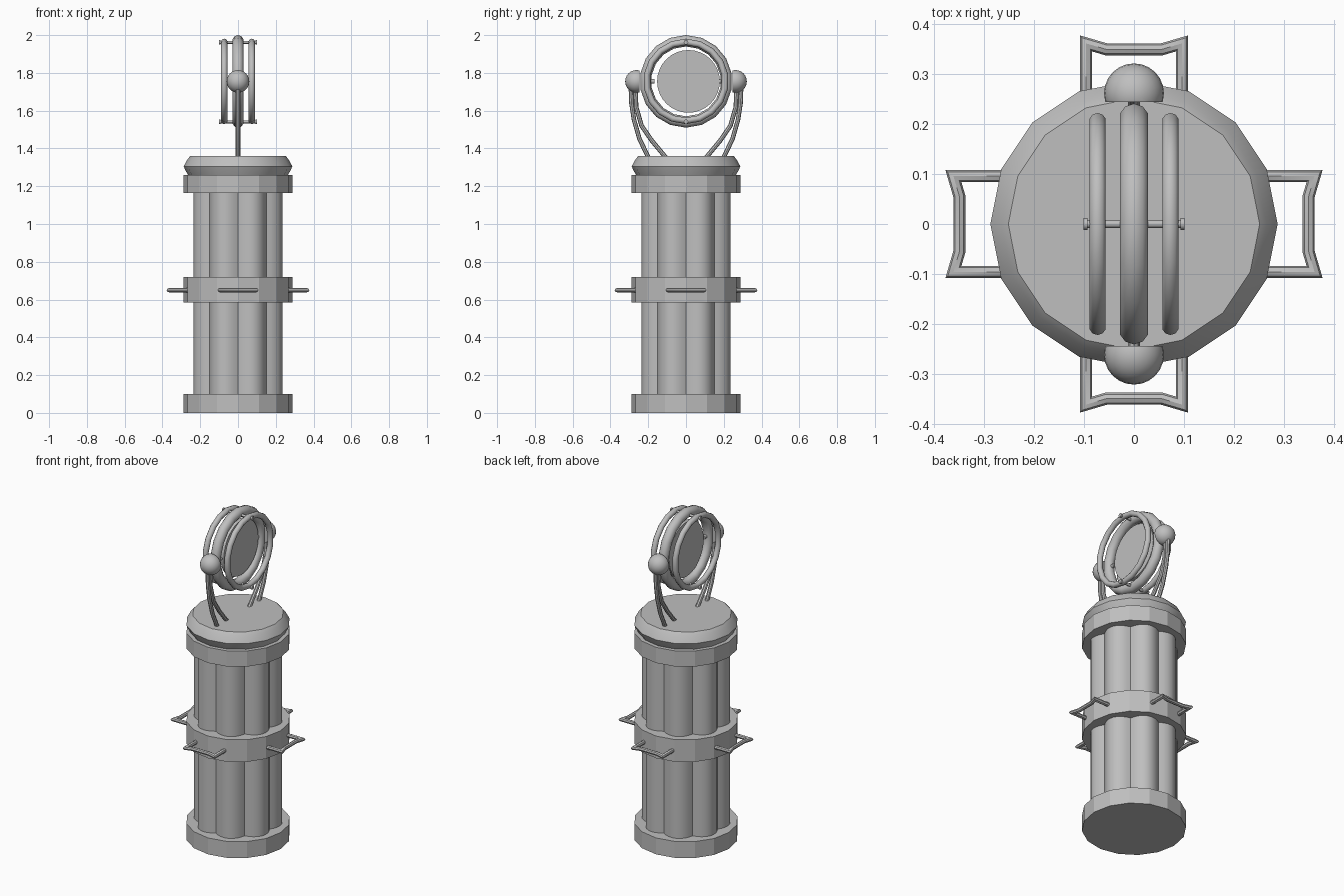
import bpy, bmesh, math
from mathutils import Matrix, Vector

old = bpy.data.objects.get("Cube")
if old:
    bpy.data.objects.remove(old, do_unlink=True)

# Single grey metal
metal = bpy.data.materials.new("grey_metal")
metal.use_nodes = True
GREY = (0.52, 0.52, 0.52, 1)
metal.diffuse_color = GREY
metal.node_tree.nodes["Principled BSDF"].inputs["Base Color"].default_value = GREY


def finish(name, bm, smooth_angle=40):
    bmesh.ops.recalc_face_normals(bm, faces=bm.faces[:])
    mesh = bpy.data.meshes.new(name)
    bm.to_mesh(mesh)
    bm.free()
    obj = bpy.data.objects.new(name, mesh)
    bpy.context.collection.objects.link(obj)
    mesh.materials.append(metal)
    if smooth_angle:
        bpy.ops.object.select_all(action="DESELECT")
        obj.select_set(True)
        bpy.context.view_layer.objects.active = obj
        bpy.ops.object.shade_smooth_by_angle(angle=math.radians(smooth_angle))
    return obj


def skin(bm, loops, closed=False, caps=True):
    """Bridge equal rings of points with quads."""
    rings = [[bm.verts.new(p) for p in loop] for loop in loops]
    n = len(rings[0])
    pairs = list(zip(rings, rings[1:]))
    if closed:
        pairs.append((rings[-1], rings[0]))
    for a, b in pairs:
        for i in range(n):
            j = (i + 1) % n
            bm.faces.new((a[i], a[j], b[j], b[i]))
    if caps and not closed:
        bm.faces.new(rings[0])
        bm.faces.new(rings[-1])


def lathe(name, profile, sides=16, smooth_angle=0):
    bm = bmesh.new()
    turn = [2 * math.pi * i / sides for i in range(sides)]
    skin(bm, [[(r * math.cos(t), r * math.sin(t), z) for t in turn] for r, z in profile])
    return finish(name, bm, smooth_angle)


def tube(name, path, radius, sides=8, smooth_angle=40):
    """Sweep a round section along a path with mitred corners."""
    pts = [Vector(p) for p in path]
    dirs = [(b - a).normalized() for a, b in zip(pts, pts[1:])]
    flat = dirs[0].cross(dirs[1]).normalized()
    bm = bmesh.new()
    loops = []
    for i, p in enumerate(pts):
        before, after = dirs[max(i - 1, 0)], dirs[min(i, len(dirs) - 1)]
        t = (before + after).normalized()
        side = t.cross(flat) / max(t.dot(after), 0.5)
        turn = [2 * math.pi * k / sides for k in range(sides)]
        loops.append([p + radius * (side * math.cos(a) + flat * math.sin(a)) for a in turn])
    skin(bm, loops)
    return finish(name, bm, smooth_angle)


def ring(name, x, z, major, minor, segments=18, sides=10):
    bm = bmesh.new()
    loops = []
    for i in range(segments):
        a = 2 * math.pi * i / segments
        loop = []
        for k in range(sides):
            b = 2 * math.pi * k / sides
            r = major + minor * math.cos(b)
            loop.append((x + minor * math.sin(b), r * math.sin(a), z + r * math.cos(a)))
        loops.append(loop)
    skin(bm, loops, closed=True)
    return finish(name, bm, 60)


def rod(name, centre, radius, length, axis, sides=12):
    bm = bmesh.new()
    spin = Matrix.Rotation(math.pi / 2, 4, "Y" if axis == "X" else "X")
    bmesh.ops.create_cone(bm, cap_ends=True, segments=sides, radius1=radius, radius2=radius,
                          depth=length, matrix=Matrix.Translation(centre) @ spin)
    return finish(name, bm)


# Fluted column with eight rounded lobes
STEPS = 64
bm = bmesh.new()
loops = []
for z in (0.05, 1.22):
    loop = []
    for i in range(STEPS):
        t = 2 * math.pi * i / STEPS
        r = 0.212 + 0.036 * abs(math.sin(4 * t))
        loop.append((r * math.cos(t), r * math.sin(t), z))
    loops.append(loop)
skin(bm, loops)
finish("fluted_column", bm, 45)

# Faceted bands
for name, low, high in (("base_band", 0, 0.1), ("middle_band", 0.585, 0.72),
                        ("top_band", 1.165, 1.26)):
    lathe(name, [(0.288, low), (0.288, high)])

# Lid
lathe("lid", [(0.262, 1.255), (0.276, 1.28), (0.288, 1.305), (0.266, 1.345), (0.252, 1.36)],
      smooth_angle=35)

# Four carrying handles
handle = [(0.25, 0.096), (0.362, 0.096), (0.35, 0.055),
          (0.35, -0.055), (0.362, -0.096), (0.25, -0.096)]
for k, side in enumerate(("left", "back", "right", "front")):
    turn = Matrix.Rotation(k * math.pi / 2, 3, "Z")
    tube(side + "_handle", [turn @ Vector((x, y, 0.65)) for x, y in handle], 0.012)

# Ring head
MID = 1.755
ring("main_ring", 0, MID, 0.215, 0.03)
for side, s in (("left", 1), ("right", -1)):
    ring(side + "_ring", s * 0.073, MID, 0.209, 0.017)
rod("mirror_disc", (0, 0.013, MID), 0.166, 0.024, "X", 32)

# Cross pins with end caps through the three rings
for name, z in (("upper", MID + 0.207), ("lower", MID - 0.214)):
    rod(name + "_pin", (0, 0, z), 0.008, 0.19, "X")
    for s in (-1, 1):
        rod(name + "_pin_cap", (s * 0.097, 0, z), 0.012, 0.008, "X")

# Pivots, ball joints and paired curved arms
outer_arm = [(0.292, 1.73), (0.289, 1.64), (0.275, 1.55), (0.246, 1.45), (0.198, 1.35)]
inner_arm = [(0.268, 1.73), (0.264, 1.62), (0.235, 1.52), (0.18, 1.44), (0.105, 1.35)]
for side, s in (("back", 1), ("front", -1)):
    rod(side + "_pivot", (0, s * 0.182, MID), 0.012, 0.03, "Y")
    bm = bmesh.new()
    bmesh.ops.create_uvsphere(bm, u_segments=24, v_segments=12, radius=0.06,
                              matrix=Matrix.Translation((0, s * 0.262, MID)))
    cut = bmesh.ops.bisect_plane(bm, geom=bm.verts[:] + bm.edges[:] + bm.faces[:],
                                 plane_co=(0, s * 0.245, 0), plane_no=(0, -s, 0),
                                 clear_outer=True)
    edges = [e for e in cut["geom_cut"] if isinstance(e, bmesh.types.BMEdge)]
    bmesh.ops.holes_fill(bm, edges=edges)
    finish(side + "_ball_joint", bm)
    for name, path in (("outer", outer_arm), ("inner", inner_arm)):
        tube(f"{side}_{name}_arm", [(0, s * y, z) for y, z in path], 0.012)
